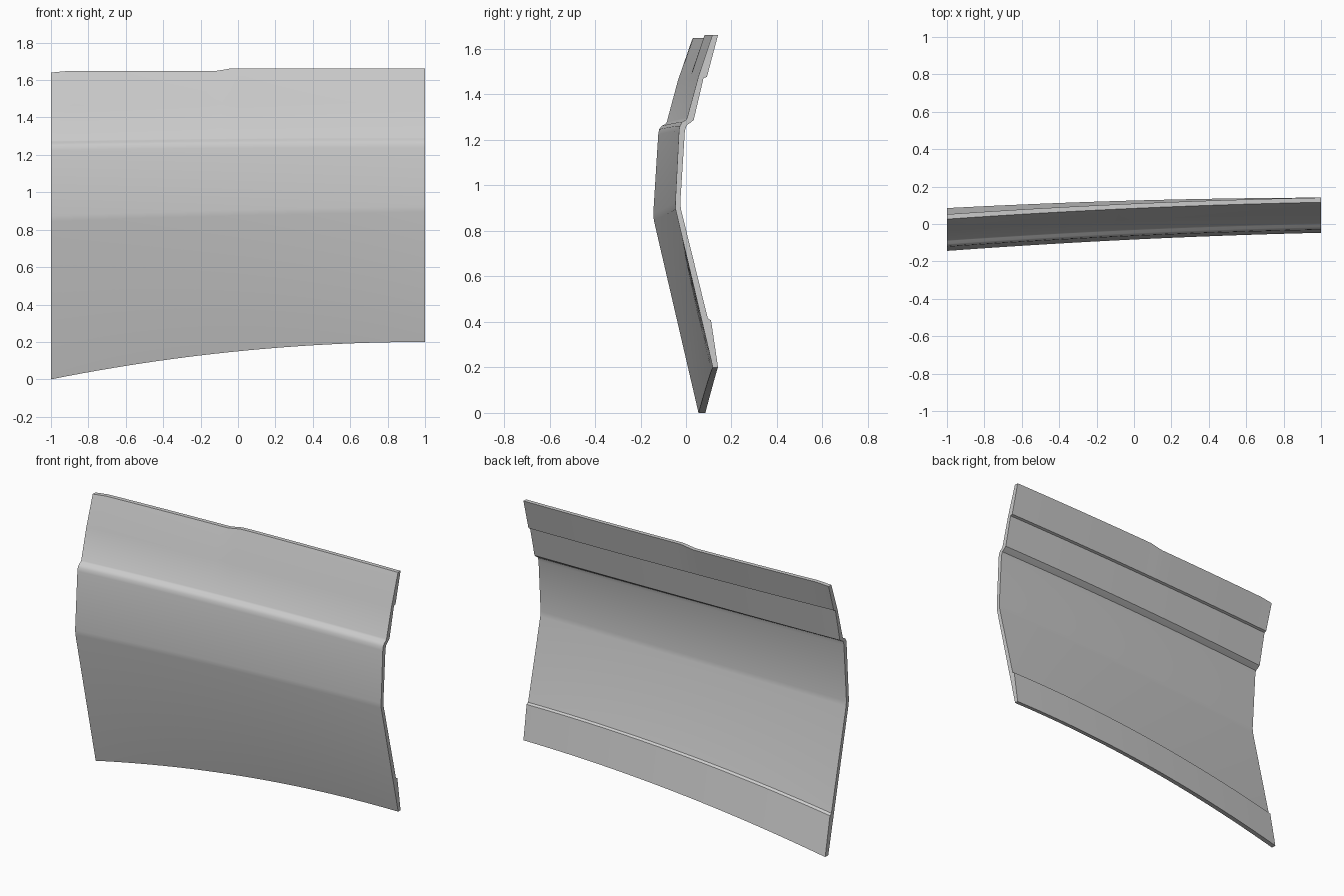
import bpy
import bmesh
import math

cube = bpy.data.objects.get("Cube")
if cube:
    bpy.data.objects.remove(cube, do_unlink=True)

STATIONS = 48
SWEEP = 0.0125      # backward bow of the whole panel along its length

# Section corners: (y, z) at the right end, (y, z) at the left end, upward bow
front_skin = [
    ((.055, 0), (.118, .2), .05),               # lower edge
    ((-.141, .845), (-.046, .895), .005),       # waist crease
    ((-.144, .875), (-.047, .925), .005),
    ((-.122, 1.225), (-.031, 1.24), .004),      # rounded shoulder
    ((-.118, 1.247), (-.027, 1.262), .004),
    ((-.107, 1.262), (-.017, 1.279), .004),
    ((-.091, 1.27), (-.001, 1.288), .004),
    ((-.085, 1.277), (.005, 1.298), .004),      # upper panel
    ((-.036, 1.46), (.055, 1.48), .002),
    ((.026, 1.65), (.116, 1.66), 0),
]
back_skin = [
    ((.052, 1.65), (.141, 1.66), 0),            # upper edge
    ((.002, 1.475), (.092, 1.477), 0),          # thickened upper flange
    ((-.013, 1.47), (.077, 1.472), 0),
    ((-.057, 1.27), (.034, 1.288), .004),       # inside of the shoulder
    ((-.069, 1.262), (.022, 1.278), .004),
    ((-.09, 1.25), (.003, 1.264), .004),
    ((-.096, 1.225), (-.005, 1.24), .004),
    ((-.12, .875), (-.025, .925), .005),        # inside of the crease
    ((-.117, .845), (-.022, .895), .005),
    ((.025, .245), (.096, .415), .045),         # thickened lower flange
    ((.039, .235), (.11, .407), .045),
    ((.085, 0), (.141, .2), .05),
]
section = front_skin + back_skin
top_rows = {len(front_skin) - 1, len(front_skin)}


def top_height(x):
    """Upper edge with a shallow step near the middle and a clipped corner."""
    t = min(max((x + .13) / .1, 0), 1)
    clip = .008 * min(max((-x - .92) / .08, 0), 1)
    return 1.648 + .014 * t * t * (3 - 2 * t) - clip


def place(row, x):
    (y0, z0), (y1, z1), bow = section[row]
    t = (x + 1) / 2
    arch = 1 - x * x
    y = y0 + (y1 - y0) * t + SWEEP * arch
    z = top_height(x) if row in top_rows else z0 + (z1 - z0) * t + bow * arch
    return x, y, z


# Loft the section along the panel
bm = bmesh.new()
rings = []
for i in range(STATIONS + 1):
    x = -1 + 2 * i / STATIONS
    rings.append([bm.verts.new(place(row, x)) for row in range(len(section))])
for a, b in zip(rings, rings[1:]):
    for j in range(len(section)):
        k = (j + 1) % len(section)
        bm.faces.new((a[j], b[j], b[k], a[k]))

# Close both ends
bm.faces.new(rings[0])
bm.faces.new(rings[-1][::-1])
bmesh.ops.recalc_face_normals(bm, faces=bm.faces)

mesh = bpy.data.meshes.new("body_panel")
bm.to_mesh(mesh)
bm.free()
panel = bpy.data.objects.new("body_panel", mesh)
bpy.context.collection.objects.link(panel)

# Plain grey finish
grey = bpy.data.materials.new("plain_grey")
grey.use_nodes = True
colour = (.6, .6, .6, 1)
grey.diffuse_color = colour
grey.node_tree.nodes["Principled BSDF"].inputs["Base Color"].default_value = colour
mesh.materials.append(grey)

# Smooth skin with crisp edges
bpy.ops.object.select_all(action="DESELECT")
panel.select_set(True)
bpy.context.view_layer.objects.active = panel
bpy.ops.object.shade_smooth_by_angle(angle=math.radians(32))
